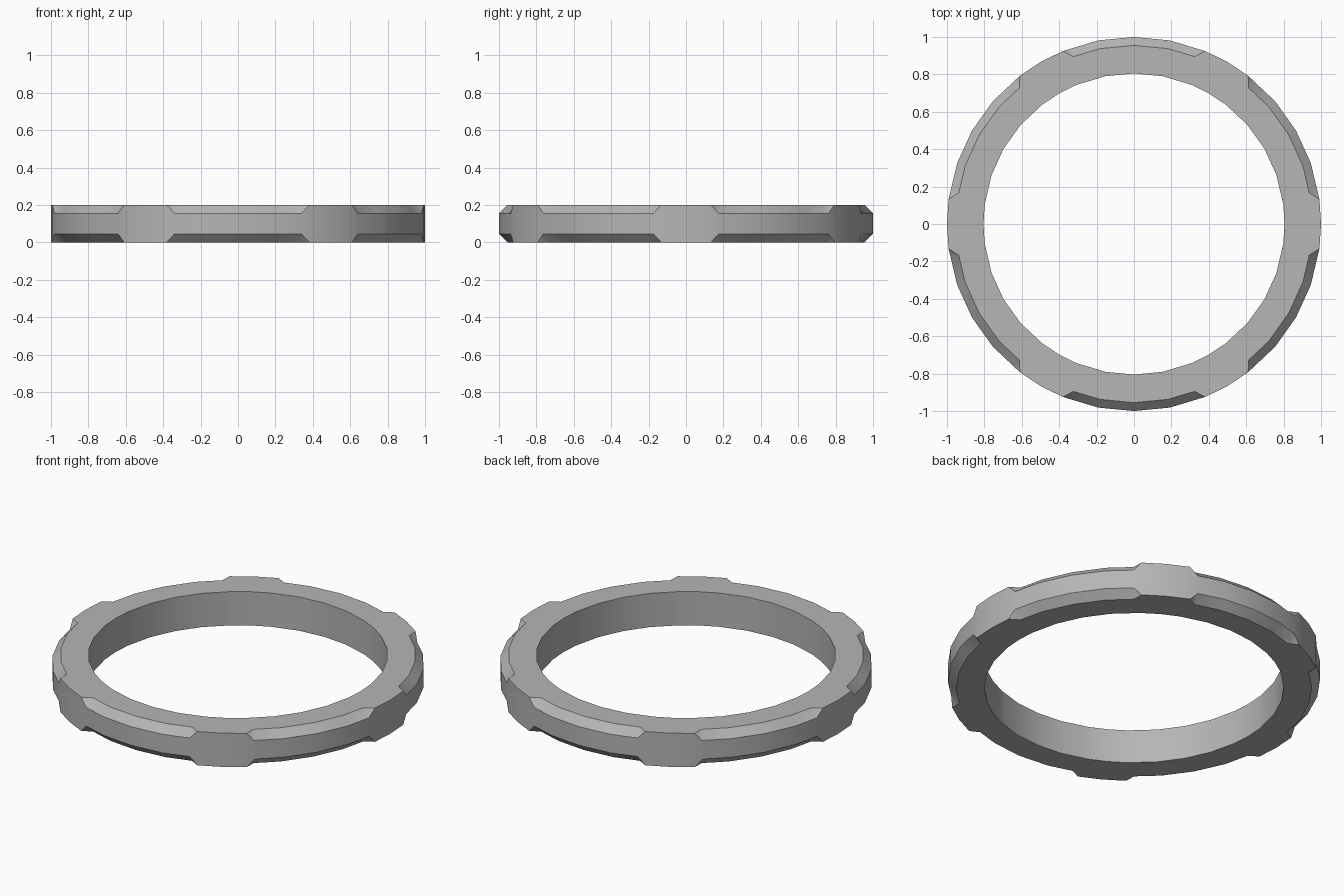
import bpy, bmesh, math

if "Cube" in bpy.data.objects:
    bpy.data.objects.remove(bpy.data.objects["Cube"])

R_OUT, R_IN, H, C = 1.0, 0.805, 0.2, 0.045
HALF, STEP, END = 22.4, 11.0, 19.9

# Stations around one 60 degree sector: (angle, radius factor, chamfered?)
mid = (HALF + STEP) / 2
chord = math.cos(math.radians(HALF - mid)) / math.cos(math.radians(END - mid))
sector = [(-30, 1, False), (-HALF, 1, False), (-END, chord, True), (-STEP, 1, True),
          (0, 1, True), (STEP, 1, True), (END, chord, True), (HALF, 1, False)]

bm = bmesh.new()
rings = []
for k in range(6):
    for ang, f, cut in sector:
        a = math.radians(30 + 60 * k + ang)
        rim = f * R_OUT - (C if cut else 0)
        profile = [(f * R_IN, 0), (rim, 0), (f * R_OUT, C),
                   (f * R_OUT, H - C), (rim, H), (f * R_IN, H)]
        ring = [bm.verts.new((r * math.cos(a), r * math.sin(a), z)) for r, z in profile]
        rings.append((ring, cut))

# Skin between stations; notch ends get a sloped triangle plus a wall triangle
for i, (a, cut_a) in enumerate(rings):
    b, cut_b = rings[(i + 1) % len(rings)]
    for j in range(6):
        n = (j + 1) % 6
        quad = [a[j], b[j], b[n], a[n]]
        if cut_a != cut_b and j in (1, 3):
            full, cut = (b, a) if cut_a else (a, b)
            rim, wall = (1, 2) if j == 1 else (4, 3)
            bm.faces.new((full[rim], cut[rim], cut[wall]))
            bm.faces.new((full[rim], cut[wall], full[wall]))
        else:
            bm.faces.new(quad)
bmesh.ops.recalc_face_normals(bm, faces=bm.faces)

mesh = bpy.data.meshes.new("notched_ring")
bm.to_mesh(mesh)
bm.free()

# Darker grey than the default
grey = bpy.data.materials.new("dark_grey")
grey.diffuse_color = (0.465, 0.465, 0.465, 1)
grey.use_nodes = True
grey.node_tree.nodes["Principled BSDF"].inputs["Base Color"].default_value = grey.diffuse_color
mesh.materials.append(grey)

ring_obj = bpy.data.objects.new("notched_ring", mesh)
bpy.context.collection.objects.link(ring_obj)
bpy.context.view_layer.objects.active = ring_obj
ring_obj.select_set(True)
bpy.ops.object.shade_smooth_by_angle(angle=math.radians(40))
